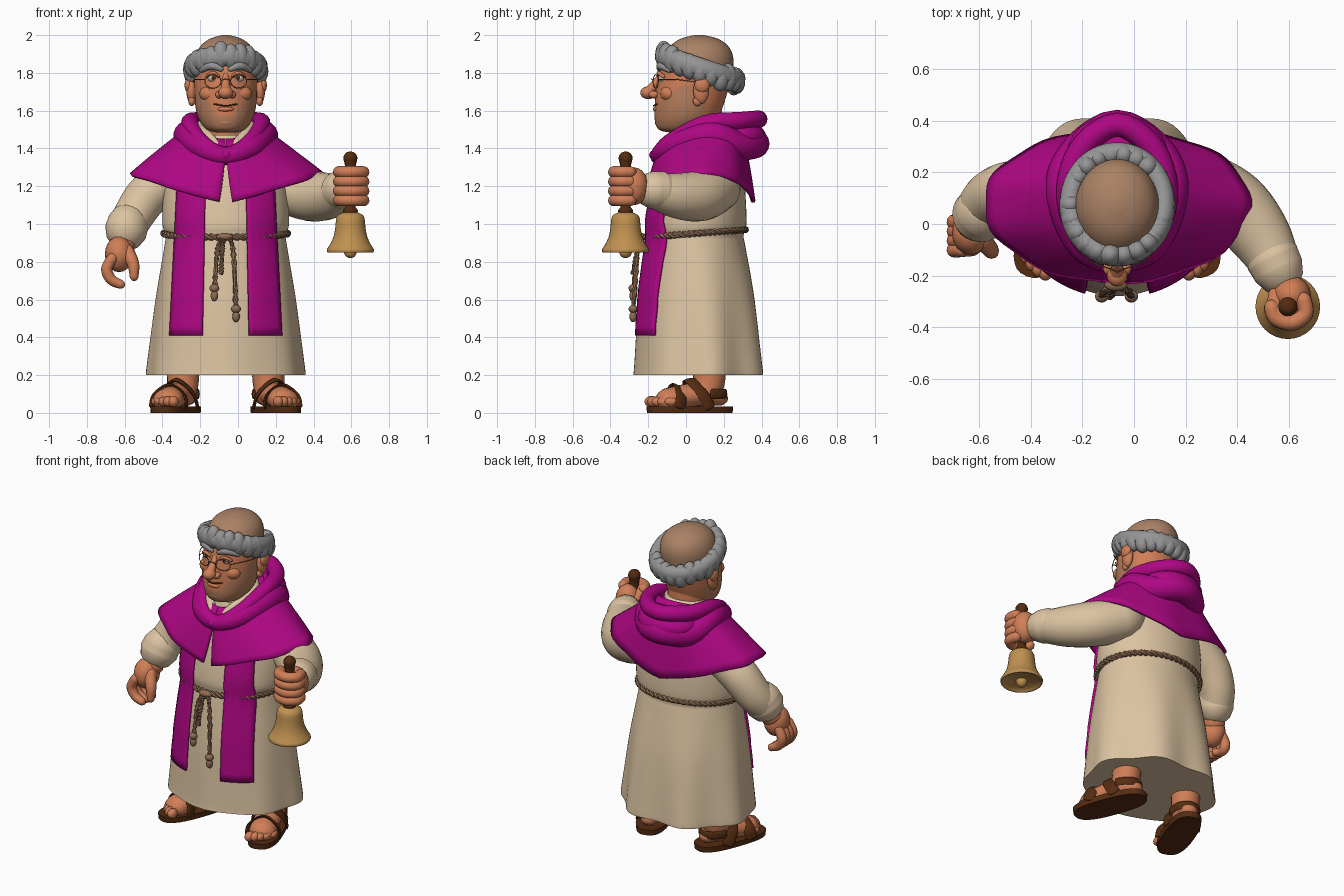
import bpy, bmesh, random
from math import sin, cos, pi, radians, sqrt
from mathutils import Vector, Matrix

random.seed(4)
if "Cube" in bpy.data.objects:
    bpy.data.objects.remove(bpy.data.objects["Cube"])
MID = -0.065  # body centre in x


def material(name, *rgb):
    m = bpy.data.materials.new(name)
    m.use_nodes = True
    m.diffuse_color = (*rgb, 1)
    m.node_tree.nodes["Principled BSDF"].inputs["Base Color"].default_value = (*rgb, 1)
    return m


skin = material("skin", .63, .21, .095)
shaved = material("shaved scalp", .4, .22, .13)
stubble = material("stubbled jaw", .47, .21, .11)
grey = material("grey hair", .3, .3, .3)
magenta = material("magenta cloth", .43, .002, .23)
cream = material("cream wool", .72, .55, .36)
hemp = material("rope", .27, .15, .085)
leather = material("dark leather", .09, .025, .006)
brass = material("brass", .52, .28, .08)
white = material("eye white", .7, .65, .55)
made = []


def finish(name, bm, mat):
    bmesh.ops.recalc_face_normals(bm, faces=bm.faces)
    me = bpy.data.meshes.new(name)
    bm.to_mesh(me)
    bm.free()
    me.materials.append(mat)
    ob = bpy.data.objects.new(name, me)
    bpy.context.collection.objects.link(ob)
    made.append(ob)
    return ob


def skin_rows(name, mat, rows, around=True, loop=False):
    """Bridge rows of points into one surface."""
    bm = bmesh.new()
    vs = [[bm.verts.new(p) for p in row] for row in rows]
    k = len(rows[0])
    pairs = list(zip(vs, vs[1:])) + ([(vs[-1], vs[0])] if loop else [])
    for a, b in pairs:
        for i in range(k if around else k - 1):
            j = (i + 1) % k
            bm.faces.new((a[i], a[j], b[j], b[i]))
    if around and not loop:
        bm.faces.new(vs[0])
        bm.faces.new(vs[-1])
    return finish(name, bm, mat)


def spline(pts, n, loop=False):
    """Catmull-Rom subdivision of points of any dimension."""
    k, out = len(pts), []
    for i in range(k if loop else k - 1):
        q = [pts[j % k] if loop else pts[min(max(j, 0), k - 1)] for j in range(i - 1, i + 3)]
        for s in range(n):
            t = s / n
            out.append(tuple(b + .5 * t * (c - a + t * (2 * a - 5 * b + 4 * c - d + t * (3 * (b - c) + d - a)))
                             for a, b, c, d in zip(*q)))
    return out if loop else out + [tuple(pts[-1])]


def loft(name, mat, rings, seg=32, n=4, mod=None, power=1, xf=None, cx=MID):
    """Stack elliptical rings (z, centre y, radius x, radius y)."""
    rows = []
    for z, cy, rx, ry in spline(rings, n):
        row = []
        for i in range(seg):
            a = 2 * pi * i / seg
            m = mod(a, z) if mod else 1
            c, s = [m * abs(v) ** power * (1 if v > 0 else -1) for v in (cos(a), sin(a))]
            p = (cx + rx * c, cy + ry * s, z)
            row.append(xf(p) if xf else p)
        rows.append(row)
    return skin_rows(name, mat, rows)


def frames(pts, loop, ref):
    out, k, n = [], len(pts), Vector(ref)
    for i, p in enumerate(pts):
        a, b = (pts[i - 1], pts[(i + 1) % k]) if loop else (pts[max(i - 1, 0)], pts[min(i + 1, k - 1)])
        t = (Vector(b[:3]) - Vector(a[:3])).normalized()
        n = (n - t * n.dot(t)).normalized()
        out.append((Vector(p[:3]), t, n, t.cross(n), p[3]))
    return out


def sweep(name, mat, pts, seg=12, n=5, loop=False, flat=1, ref=(.1, .2, 1), xf=None):
    """Tube along points (x, y, z, radius) with rounded ends."""
    if xf:
        pts = [(*xf(p[:3]), p[3]) for p in pts]
    fr = frames(spline(pts, n, loop), loop, ref)
    if not loop:
        def tips(f, sign):
            p, t, u, v, r = f
            return [(p + t * r * sign * flat * d, t, u, v, r * w) for d, w in ((.9, .35), (.5, .8))]
        fr = tips(fr[0], -1) + fr + tips(fr[-1], 1)[::-1]
    rows = [[p + r * (u * cos(2 * pi * i / seg) + v * flat * sin(2 * pi * i / seg)) for i in range(seg)]
            for p, t, u, v, r in fr]
    return skin_rows(name, mat, rows, loop=loop)


def balls(name, mat, spots, xf=None, seg=16):
    """Ellipsoids (centre, radii, optional z turn) in one mesh."""
    bm = bmesh.new()
    for loc, size, *turn in spots:
        m = Matrix.Translation(xf(loc) if xf else loc) @ Matrix.Rotation(turn[0] if turn else 0, 4, "Z")
        bmesh.ops.create_uvsphere(bm, u_segments=seg, v_segments=seg // 2 + 2, radius=1,
                                  matrix=m @ Matrix.Diagonal((*size, 1)))
    return finish(name, bm, mat)


def rope(name, pts, turns, loop=False):
    path = spline(pts, 8, loop)
    for k in range(2):
        strand = []
        for i, (p, t, u, v, r) in enumerate(frames(path, loop, (.1, 1, .2))):
            f = 2 * pi * turns * i / len(path) + pi * k
            strand.append((*(p + r * .5 * (u * cos(f) + v * sin(f))), r * .65))
        sweep(f"{name}_strand_{k + 1}", hemp, strand, seg=6, n=1, loop=loop)


# Robe with folds, deepest at the back hem
robe = [(.2, .07, .415, .345), (.26, .07, .41, .34), (.6, .06, .37, .31), (.88, .05, .325, .265),
        (.94, .05, .318, .255), (1, .055, .335, .265), (1.15, .065, .33, .25), (1.28, .075, .3, .225),
        (1.39, .07, .2, .17), (1.47, .065, .13, .135)]


def folds(a, z):
    return 1 - .055 * max(0, (.9 - z) / .7) * cos(7 * (a - pi / 2)) * (.6 + .4 * sin(a))


loft("robe", cream, robe, seg=84, n=5, mod=folds)
robe_fine = spline(robe, 12)


def robe_at(z):
    return min(robe_fine, key=lambda r: abs(r[0] - z))


sweep("robe_collar", cream, [(MID, -.12, 1.39, .022), (MID + .09, -.065, 1.46, .028), (MID + .135, .07, 1.52, .025),
                             (MID, .2, 1.54, .025), (MID - .135, .07, 1.52, .025), (MID - .09, -.065, 1.46, .028)], loop=True)

# Front panels follow the robe
for side, label in ((-1, "right"), (1, "left")):
    rows = []
    for j in range(17):
        z = .41 + .05 * j
        _, cy, rx, ry = robe_at(z)
        row = []
        for i in range(9):
            d = .125 - .015 * j / 16 + i / 8 * (.175 - .025 * j / 16)
            row.append((MID + side * d, cy - ry * sqrt(max(.05, 1 - (d / rx) ** 2)) - .025, z))
        rows.append(row)
    ob = skin_rows(label + "_front_panel", magenta, rows, around=False)
    ob.modifiers.new("thickness", "SOLIDIFY").thickness = .014

# Shoulder cape with a front slit
rows = []
for j in range(11):
    s = j / 10
    gap = .01 + .07 * max(0, s - .2)
    row = []
    for i in range(65):
        a = -pi / 2 + gap + (2 * pi - 2 * gap) * i / 64
        wave = 1 + .015 * s * cos(9 * a)
        x, y = (.16 + .355 * s) * cos(a) * wave, (.19 + .12 * s ** .7) * sin(a) * wave
        y *= 1 - .08 * max(0, sin(a))
        top, hem = 1.52 + .36 * y, 1.115 + .155 * abs(cos(a)) ** 1.2
        row.append((MID + x, .08 + y, top + (hem - top) * s ** 1.15))
    rows.append(row)
cape = skin_rows("cape", magenta, rows, around=False)
cape.modifiers.new("thickness", "SOLIDIFY").thickness = .018


# Lowered hood, two rolls around a sagging bag
def hood_roll(name, front, side, back, r):
    half = [(.66 * side[0], front[0] + .06, .6 * front[1] + .4 * side[2], r * .9), (*side, r * 1.1),
            (.75 * side[0], back[0] - .1, back[1] - .01, r * 1.15)]
    pts = [(MID, *front, r * .7)] + [(MID + x, y, z, q) for x, y, z, q in half] + [(MID, *back, r * 1.1)]
    pts += [(MID - x, y, z, q) for x, y, z, q in half[::-1]]
    sweep(name, magenta, pts, loop=True, seg=16)


hood_roll("hood_rim", (-.15, 1.375), (.19, .1, 1.53), (.385, 1.555), .042)
hood_roll("hood_fold", (-.14, 1.36), (.2, .12, 1.47), (.365, 1.425), .07)
balls("hood_bag", magenta, [((MID, .26, 1.46), (.2, .165, .095))], seg=24)
balls("hood_knot", magenta, [((MID, -.17, 1.365), (.03, .025, .025))])

# Rope belt with hanging ends
belt = []
_, cy, rx, ry = robe_at(.95)
for i in range(28):
    a = 2 * pi * i / 28
    belt.append((MID + (rx + .008) * cos(a), cy + (ry + .008) * sin(a), .95 + .02 * sin(a), .017))
rope("belt", belt, 30, loop=True)
for k, (x, end) in enumerate(((-.125, .64), (-.09, .74), (-.01, .53))):
    rope(f"rope_end_{k + 1}", [(-.07, -.235, .94, .015), (.7 * x - .02, -.255, .87, .015), (x, -.28, end, .015)], 7)
    if k != 1:
        balls(f"rope_knot_{k + 1}", hemp, [((x, -.28, end + .02), (.026, .024, .022)),
                                           ((x, -.28, end - .02), (.02, .02, .03))])
balls("belt_knot", hemp, [((-.07, -.235, .932), (.045, .025, .02))])

# Head and neck
head = loft("head", skin, [(1.485, -.03, .05, .06), (1.5, -.03, .1, .115), (1.55, 0, .14, .165), (1.62, .015, .16, .18),
                           (1.7, .03, .165, .19), (1.8, .05, .165, .195), (1.88, .065, .16, .185),
                           (1.94, .07, .135, .155), (1.98, .07, .085, .1), (2, .07, .02, .025)], seg=48, n=6)
head.data.materials.append(shaved)
head.data.materials.append(stubble)
for f in head.data.polygons:
    c = f.center
    if c.z > 1.85 - .33 * (c.y - .075):
        f.material_index = 1
    elif c.y < .1 and (c.z < 1.57 or c.z < 1.6 + (abs(c.x - MID) - .06) * 1.3):
        f.material_index = 2
loft("neck", skin, [(1.4, .08, .12, .12), (1.62, .07, .12, .12)])

# Fringe of swept hair clumps
clumps, band = [], []
for i in range(22):
    a = 2 * pi * i / 22
    x, y = MID + .18 * cos(a), .075 + .195 * sin(a)
    z = 1.825 - .33 * (y - .075)
    band.append((x, y, z, .055))
    drop = .012 * abs(cos(a))
    clumps.append(((x, y, z - drop + random.uniform(-.01, .01)), (.046, .045, random.uniform(.064, .076)), a + .4))
sweep("hair_band", grey, band, n=3, loop=True, flat=.8)
balls("hair_clumps", grey, clumps)

# Face
sweep("nose_bridge", skin, [(MID, -.13, 1.79, .018), (MID, -.165, 1.74, .022), (MID, -.195, 1.7, .032)])
balls("nose", skin, [((MID, -.2, 1.695), (.04, .042, .034)), ((MID + .035, -.17, 1.685), (.02, .028, .02)),
                     ((MID - .035, -.17, 1.685), (.02, .028, .02))])
balls("lower_lip", skin, [((MID, -.155, 1.608), (.045, .02, .014))])
balls("chin", stubble, [((MID, -.125, 1.54), (.06, .04, .035))])
sweep("mouth", leather, [(MID - .06, -.152, 1.635, .004), (MID, -.172, 1.626, .004), (MID + .06, -.152, 1.635, .004)])
for side, label in ((-1, "right"), (1, "left")):
    def at(p):
        return (MID + side * p[0], p[1], p[2])
    balls(label + "_cheek", skin, [((.08, -.09, 1.69), (.06, .048, .045))], at)
    balls(label + "_eye", white, [((.068, -.118, 1.775), (.028, .028, .024))], at)
    balls(label + "_pupil", leather, [((.066, -.138, 1.775), (.012, .011, .013))], at)
    sweep(label + "_eyelid", skin, [(.035, -.14, 1.78, .009), (.068, -.145, 1.8, .01), (.1, -.12, 1.78, .009)], xf=at)
    sweep(label + "_eyebrow", grey, [(.025, -.14, 1.82, .014), (.075, -.132, 1.838, .022), (.13, -.09, 1.815, .014)], xf=at)
    rim = [(.068 + .043 * cos(i * pi / 8), -.16 + .014 * cos(i * pi / 8), 1.755 + .036 * sin(i * pi / 8), .0025) for i in range(16)]
    sweep(label + "_lens_rim", hemp, rim, seg=6, n=1, loop=True, xf=at)
    sweep(label + "_glasses_arm", hemp, [(.111, -.146, 1.765, .0025), (.162, -.05, 1.765, .0025), (.172, .06, 1.75, .0025)],
          seg=6, xf=at)
    balls(label + "_ear", skin, [((.182, .08, 1.705), (.026, .042, .07)), ((.198, .085, 1.735), (.02, .04, .04)),
                                 ((.18, .06, 1.65), (.018, .024, .026))], at)
sweep("glasses_bridge", hemp, [(MID - .025, -.174, 1.76, .0025), (MID, -.185, 1.768, .0025), (MID + .025, -.174, 1.76, .0025)], seg=6)

# Sleeves with turned cuffs
sweep("right_sleeve", cream, [(-.33, .14, 1.26, .11), (-.47, .13, 1.16, .115), (-.55, .1, 1.05, .108), (-.59, .05, .97, .1)], seg=24)
sweep("right_cuff", cream, [(-.58, .055, 1.01, .112), (-.595, .035, .96, .115)], seg=24, flat=.95)
sweep("left_sleeve", cream, [(.22, .17, 1.2, .13), (.38, .08, 1.15, .135), (.49, -.05, 1.15, .12), (.56, -.18, 1.18, .09)], seg=24)
sweep("left_cuff", cream, [(.535, -.13, 1.175, .105), (.56, -.18, 1.18, .1)], seg=24)

# Relaxed right hand
sweep("right_wrist", skin, [(-.6, .03, .95, .06), (-.615, -.005, .88, .07)])
balls("right_palm", skin, [((-.63, -.035, .84), (.075, .085, .095))])
for i in range(4):
    y = -.1 + .036 * i
    sweep(f"right_finger_{i + 1}", skin, [(-.665, y, .82, .028), (-.695, y, .76, .03), (-.67, y, .705, .028), (-.62, y, .68, .024)])
sweep("right_thumb", skin, [(-.59, -.06, .86, .038), (-.555, -.1, .79, .032), (-.55, -.11, .72, .023)])

# Left hand gripping the bell
sweep("left_wrist", skin, [(.55, -.17, 1.18, .06), (.59, -.25, 1.19, .065)])
balls("left_palm", skin, [((.61, -.275, 1.2), (.075, .075, .1))])
for i in range(4):
    pts = [(.6 + .068 * cos(t), -.325 + .058 * sin(t), 1.125 + .05 * i, .031) for t in (.6, -.4, -1.4, -2.4, -3.2)]
    sweep(f"left_finger_{i + 1}", skin, pts)
sweep("left_thumb", skin, [(.55, -.27, 1.22, .03), (.545, -.33, 1.27, .028), (.58, -.37, 1.28, .022)])


def lathe(name, mat, profile, n):
    loft(name, mat, [(z, -.32, r, r) for z, r in profile], n=n, cx=.595)


lathe("bell_handle", leather, [(1.04, .025), (1.07, .04), (1.1, .025), (1.2, .03), (1.3, .028), (1.35, .037), (1.375, .025), (1.383, .008)], 4)
lathe("bell", brass, [(.862, .1), (.853, .112), (.85, .122), (.865, .125), (.885, .112), (.93, .09), (.98, .08),
                      (1.03, .075), (1.05, .062), (1.065, .03)], 2)
balls("clapper", brass, [((.595, -.32, .855), (.034, .034, .036))])

# Sandalled feet, mirrored and turned outward
for side, label in ((-1, "right"), (1, "left")):
    def foot(p):
        c, s = cos(.36), sin(.36)
        return (MID + side * (.265 + p[0] * c - p[1] * s), .02 + p[0] * s + p[1] * c, p[2])
    loft(label + "_sole", leather, [(0, 0, .095, .235), (.035, 0, .098, .238)], n=1, power=.75, xf=foot, cx=0)
    sweep(label + "_foot", skin, [(0, .17, .08, .055), (0, .08, .1, .075), (0, -.02, .09, .078), (0, -.13, .065, .08)],
          flat=.8, ref=(1, 0, 0), seg=20, xf=foot)
    sweep(label + "_ankle", skin, [(0, .09, .1, .08), (0, .11, .18, .085), (0, .11, .3, .09)], seg=20, xf=foot)
    toes = [((-.06 + .032 * i, -.195 + .008 * i * i / 2, .06), (.028 - .002 * i, .036, .03 - .002 * i)) for i in range(5)]
    balls(label + "_toes", skin, toes, foot)
    for k, (low, high, top) in enumerate(((-.09, -.07, .14), (.08, .0, .175))):
        strap = [(x, low + (high - low) * h, .03 + (top - .03) * h, .036)
                 for x, h in ((-.095, 0), (-.08, .55), (0, 1), (.08, .55), (.095, 0))]
        sweep(f"{label}_strap_{k + 1}", leather, strap, flat=.25, ref=(0, 1, 0), xf=foot)
    heel = [(.088 * cos(t), .09 + .11 * sin(t), .1, .026) for t in (0, pi / 4, pi / 2, 3 * pi / 4, pi)]
    sweep(label + "_heel_strap", leather, heel, flat=.3, ref=(0, 0, 1), xf=foot)

# Smooth shading with sharp edges kept
bpy.ops.object.select_all(action="DESELECT")
for ob in made:
    ob.select_set(True)
bpy.context.view_layer.objects.active = made[0]
bpy.ops.object.shade_smooth_by_angle(angle=radians(45))
